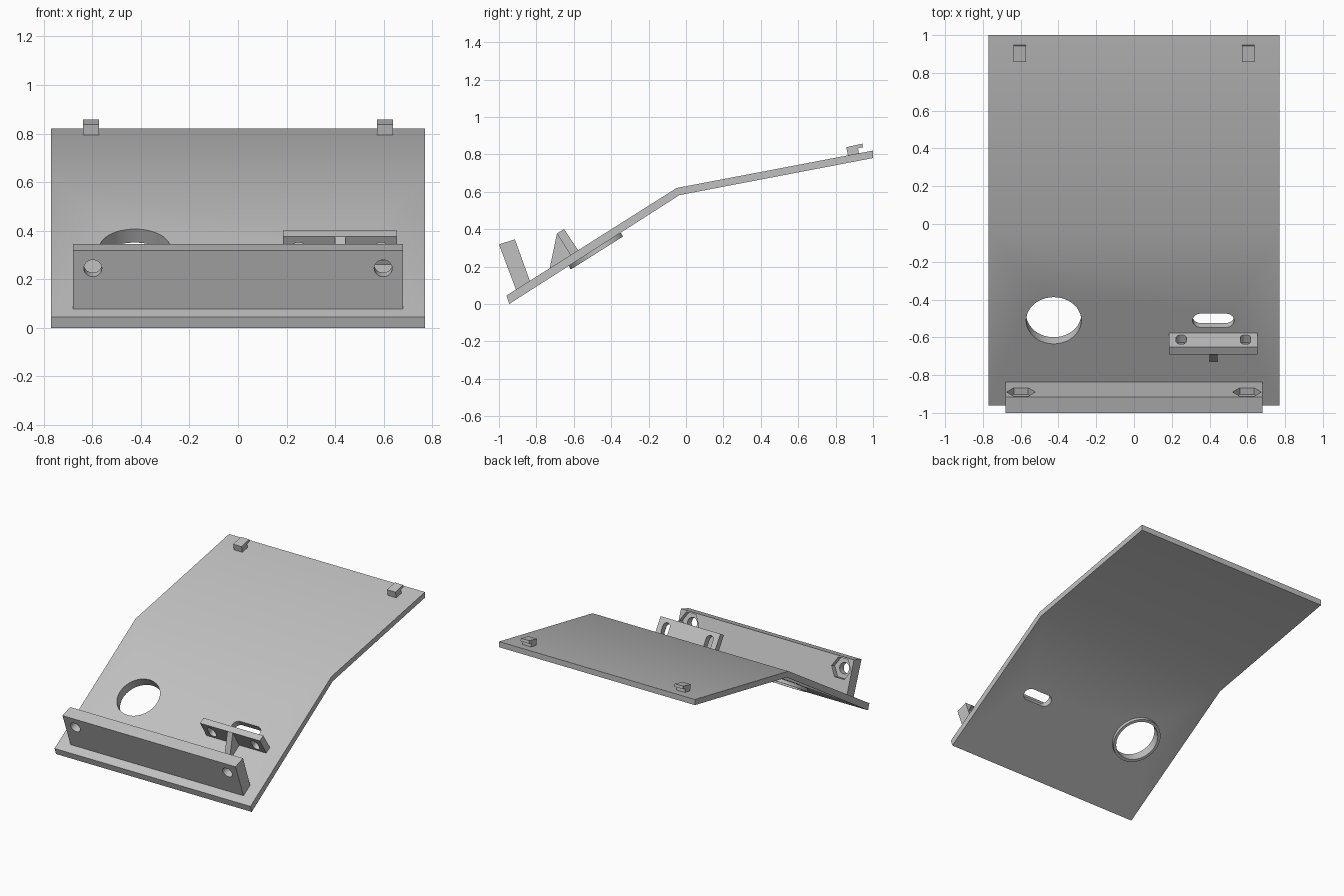
import bpy, bmesh, math
from mathutils import Matrix, Vector

cube = bpy.data.objects.get("Cube")
if cube:
    bpy.data.objects.remove(cube, do_unlink=True)

grey = bpy.data.materials.new("plain grey")
grey.use_nodes = True
COLOR = (0.53, 0.53, 0.53, 1)
grey.diffuse_color = COLOR
grey.node_tree.nodes["Principled BSDF"].inputs["Base Color"].default_value = COLOR


def finish(name, bm):
    bmesh.ops.recalc_face_normals(bm, faces=bm.faces)
    mesh = bpy.data.meshes.new(name)
    bm.to_mesh(mesh)
    bm.free()
    mesh.materials.append(grey)
    obj = bpy.data.objects.new(name, mesh)
    bpy.context.collection.objects.link(obj)
    return obj


def prism(name, points, vector):
    """Extrude a closed outline of 3D points along a vector."""
    bm = bmesh.new()
    face = bm.faces.new([bm.verts.new(p) for p in points])
    ext = bmesh.ops.extrude_face_region(bm, geom=[face])
    verts = [g for g in ext["geom"] if isinstance(g, bmesh.types.BMVert)]
    bmesh.ops.translate(bm, verts=verts, vec=vector)
    return finish(name, bm)


def side_profile(name, profile, x0, x1):
    return prism(name, [(x0, y, z) for y, z in profile], (x1 - x0, 0, 0))


def rounded(name, center, axis, radius, start, end, stretch=(0, 0), sides=48, turn=0.0):
    """Cylinder, hexagon or slot along an axis in the YZ plane."""
    axis = Vector(axis).normalized()
    right = Vector((1, 0, 0))
    up = axis.cross(right)
    base = Vector(center) + axis * start
    pts = []
    for i in range(sides):
        a = math.tau * (i + turn) / sides
        c, s = math.cos(a), math.sin(a)
        u = radius * c + math.copysign(stretch[0], c)
        v = radius * s + math.copysign(stretch[1], s)
        pts.append(base + right * u + up * v)
    return prism(name, pts, axis * (end - start))


def cut(obj, cutters):
    bpy.context.view_layer.objects.active = obj
    for cutter in cutters:
        mod = obj.modifiers.new("cut", "BOOLEAN")
        mod.operation = "DIFFERENCE"
        mod.solver = "EXACT"
        mod.object = cutter
        bpy.ops.object.modifier_apply(modifier=mod.name)
        bpy.data.objects.remove(cutter, do_unlink=True)


def smooth(obj):
    bpy.ops.object.select_all(action="DESELECT")
    obj.select_set(True)
    bpy.context.view_layer.objects.active = obj
    bpy.ops.object.shade_smooth_by_angle(angle=math.radians(25))


# Direction square to the sloping front half
slope = Vector((0, 0.91, 0.575)).normalized()
normal = Vector((0, -slope.z, slope.y))


def on_slope(x, y, lift=0.0):
    return Vector((x, y, 0.045 + (y + 0.96) * slope.z / slope.y)) + normal * lift


# Bent panel with a round opening and a slot
panel = side_profile("bent_panel", [(-0.96, 0.045), (-0.05, 0.62), (1, 0.82),
                                    (1, 0.78), (-0.035, 0.582), (-0.945, 0)], -0.77, 0.77)
hole_center = on_slope(-0.425, -0.511)
cut(panel, [
    rounded("hole_cutter", hole_center, normal, 0.146, -0.2, 0.2, sides=64, turn=0.5),
    rounded("slot_cutter", on_slope(0.42, -0.511), normal, 0.043, -0.2, 0.2, (0.067, 0), turn=0.5)])
smooth(panel)

# Thin collar under the round opening
collar = rounded("opening_collar", hole_center, normal, 0.165, -0.066, -0.04, sides=64, turn=0.5)
cut(collar, [rounded("collar_cutter", hole_center, normal, 0.146, -0.2, 0.2, sides=64, turn=0.5)])
smooth(collar)

# Leaning front wall with bolt holes and hexagonal nut pockets
wall = side_profile("front_wall", [(-1, 0.318), (-0.915, 0.346), (-0.832, 0.115),
                                   (-0.905, 0.066)], -0.68, 0.68)
wall_axis = Vector((0, 0.942, 0.336))
wall_cuts = []
for x in (-0.598, 0.598):
    center = (x, -0.972, 0.245)
    wall_cuts.append(rounded("bolt_cutter", center, wall_axis, 0.037, -0.1, 0.2, turn=0.5))
    wall_cuts.append(rounded("nut_cutter", center, wall_axis, 0.076, 0.05, 0.2, sides=6))
cut(wall, wall_cuts)
smooth(wall)

# Small mounting bracket with upright slots
bracket = side_profile("bracket_plate", [(-0.69, 0.377), (-0.652, 0.4), (-0.572, 0.28),
                                         (-0.61, 0.25)], 0.185, 0.655)
bracket_axis = Vector((0, 0.84, 0.54))
cut(bracket, [rounded("bracket_cutter", (x, -0.629, 0.328), bracket_axis, 0.027,
                      -0.15, 0.15, (0, 0.018), turn=0.5) for x in (0.25, 0.59)])
smooth(bracket)

# Rib bracing the bracket
side_profile("bracket_rib", [(-0.73, 0.185), (-0.69, 0.377), (-0.675, 0.38),
                             (-0.605, 0.26)], 0.4, 0.442)

# Pair of rear hooks
for side, x in (("right", -0.605), ("left", 0.605)):
    side_profile(side + "_rear_hook", [(0.868, 0.785), (0.857, 0.838), (0.943, 0.857),
                                       (0.947, 0.838), (0.92, 0.832), (0.925, 0.797)],
                 x - 0.033, x + 0.033)
